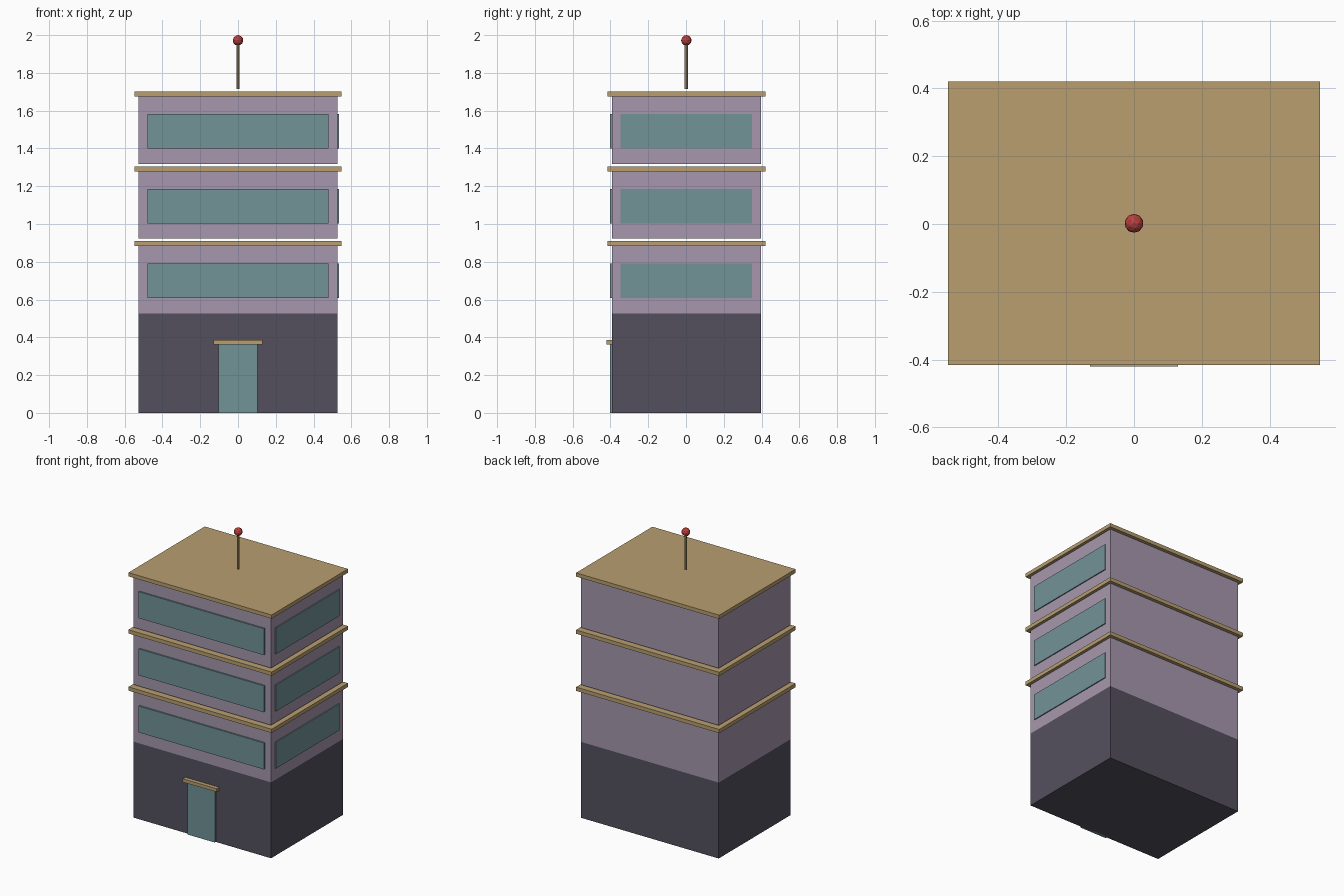
import bpy
import bmesh
from mathutils import Matrix, Vector

cube = bpy.data.objects.get("Cube")
if cube:
    bpy.data.objects.remove(cube, do_unlink=True)


def material(name, srgb):
    color = [(c / 255 / 12.92 if c < 11 else ((c / 255 + 0.055) / 1.055) ** 2.4) for c in srgb] + [1]
    mat = bpy.data.materials.new(name)
    mat.use_nodes = True
    mat.diffuse_color = color
    mat.node_tree.nodes["Principled BSDF"].inputs["Base Color"].default_value = color
    return mat


LILAC = material("lilac wall", (166, 151, 173))
DARK = material("dark base", (84, 80, 94))
GLASS = material("teal glass", (114, 147, 150))
TAN = material("tan trim", (184, 159, 112))
RED = material("red beacon", (186, 64, 60))


def finish(name, bm, mat):
    mesh = bpy.data.meshes.new(name)
    bm.to_mesh(mesh)
    bm.free()
    mesh.materials.append(mat)
    obj = bpy.data.objects.new(name, mesh)
    bpy.context.collection.objects.link(obj)
    return obj


def box(name, low, high, mat):
    low, high = Vector(low), Vector(high)
    bm = bmesh.new()
    bmesh.ops.create_cube(bm, size=1, matrix=Matrix.Translation((low + high) / 2)
                          @ Matrix.Diagonal((*(high - low), 1)))
    return finish(name, bm, mat)


# Building footprint
W, D, CY = 0.528, 0.394, 0.002
FRONT = CY - D
STEP = 0.396

# Ground floor with door and canopy
box("ground_floor", (-W, FRONT, 0), (W, CY + D, 0.526), DARK)
box("door", (-0.104, FRONT - 0.011, 0), (0.104, FRONT + 0.01, 0.365), GLASS)
box("door_canopy", (-0.13, -0.42, 0.363), (0.13, FRONT + 0.01, 0.386), TAN)

# Upper floors: walls, front and left side windows, overhanging slab
for i in range(3):
    z = 0.526 + i * STEP
    box(f"floor_wall_{i + 1}", (-W, FRONT, z), (W, CY + D, z + 0.358), LILAC)
    box(f"front_window_{i + 1}", (-0.48, FRONT - 0.011, z + 0.081),
        (0.48, FRONT + 0.005, z + 0.264), GLASS)
    box(f"side_window_{i + 1}", (W - 0.005, CY - 0.35, z + 0.081),
        (W + 0.007, CY + 0.348, z + 0.264), GLASS)
    box(f"floor_slab_{i + 1}", (-0.549, CY - 0.418, z + 0.357),
        (0.549, CY + 0.418, z + 0.383), TAN)

# Antenna mast
bm = bmesh.new()
bmesh.ops.create_cone(bm, cap_ends=True, segments=8, radius1=0.009, radius2=0.009, depth=0.25,
                      matrix=Matrix.Translation((0, CY, 1.84)))
finish("antenna_mast", bm, TAN)

# Beacon on the mast
bm = bmesh.new()
bmesh.ops.create_icosphere(bm, subdivisions=2, radius=0.028,
                           matrix=Matrix.Translation((0, CY, 1.972)))
finish("antenna_beacon", bm, RED)
